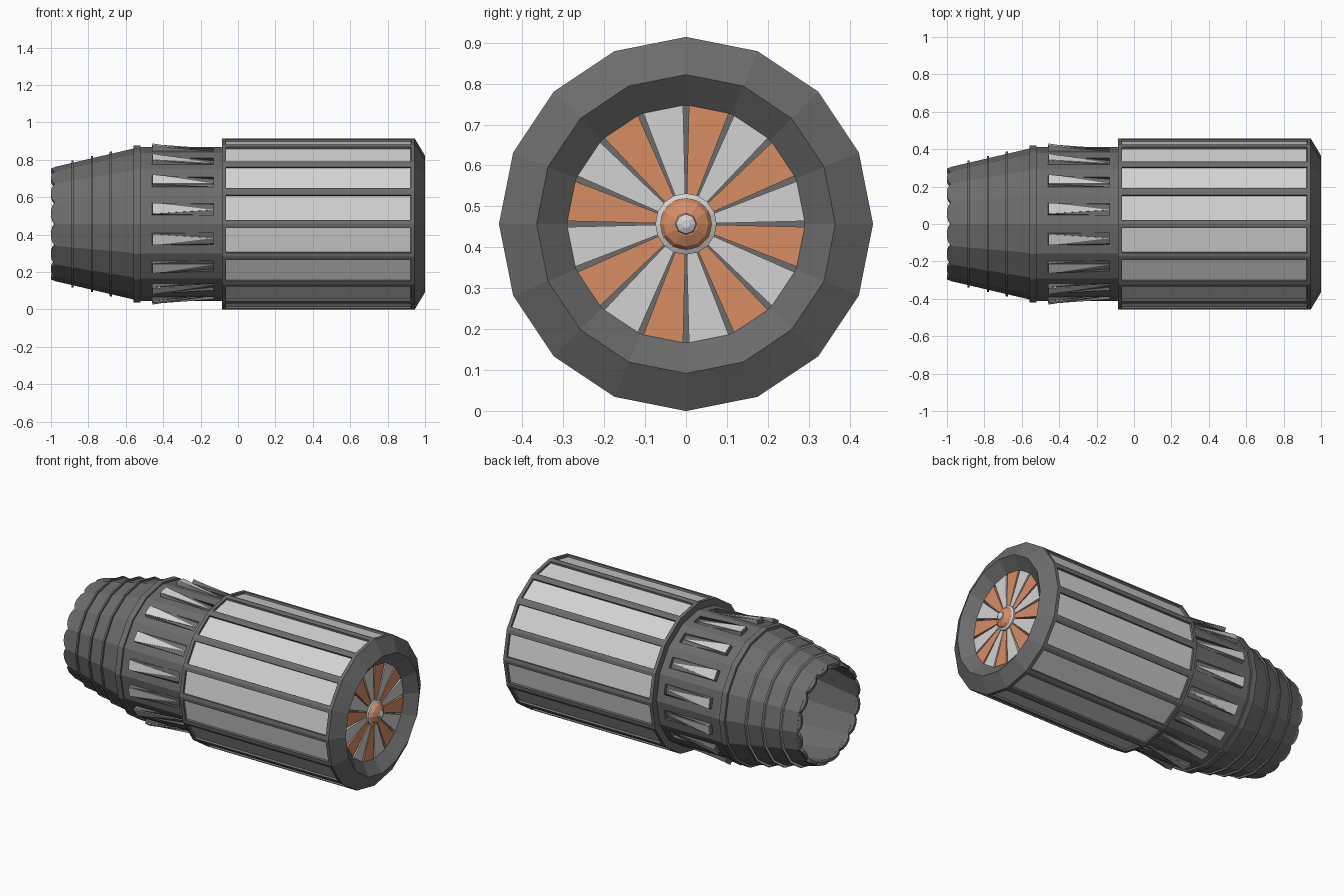
import bpy, bmesh, math
from mathutils import Vector

if "Cube" in bpy.data.objects:
    bpy.data.objects.remove(bpy.data.objects["Cube"])

N = 16            # sides of every turned part
CZ = 0.457        # height of the long axis
STEP = 2 * math.pi / N


def material(name, rgb):
    m = bpy.data.materials.new(name)
    m.diffuse_color = (*rgb, 1)
    m.use_nodes = True
    m.node_tree.nodes["Principled BSDF"].inputs["Base Color"].default_value = m.diffuse_color
    return m


DARK = material("dark_grey", (0.15, 0.15, 0.15))
LIGHT = material("light_grey", (0.65, 0.65, 0.65))
ORANGE = material("orange", (0.68, 0.27, 0.13))


def place(x, t, r, a):
    """x along the axis, r outward at angle a from the top, t sideways."""
    return Vector((x, r * math.sin(a) + t * math.cos(a),
                   CZ + r * math.cos(a) - t * math.sin(a)))


def finish(name, bm, *mats):
    me = bpy.data.meshes.new(name)
    bm.to_mesh(me)
    bm.free()
    for m in mats:
        me.materials.append(m)
    ob = bpy.data.objects.new(name, me)
    bpy.context.collection.objects.link(ob)
    return ob


def lathe(profile, closed=True, n=N):
    """Turn (x, radius) points about the long axis."""
    bm = bmesh.new()
    rings = [[bm.verts.new(place(x, 0, r, i * 2 * math.pi / n)) for i in range(n)]
             for x, r in profile]
    pairs = list(zip(rings, rings[1:]))
    if closed:
        pairs.append((rings[-1], rings[0]))
    for a, b in pairs:
        for i in range(n):
            j = (i + 1) % n
            bm.faces.new((a[i], a[j], b[j], b[i]))
    bmesh.ops.remove_doubles(bm, verts=bm.verts, dist=1e-5)
    bmesh.ops.dissolve_degenerate(bm, edges=bm.edges, dist=1e-5)
    bmesh.ops.recalc_face_normals(bm, faces=bm.faces)
    return bm


def prism(bm, pts, offset):
    """Solid from a flat outline pushed along offset."""
    a = [bm.verts.new(p) for p in pts]
    b = [bm.verts.new(p + offset) for p in pts]
    k = len(pts)
    faces = [bm.faces.new(a), bm.faces.new(b[::-1])]
    faces += [bm.faces.new((a[i], b[i], b[(i + 1) % k], a[(i + 1) % k])) for i in range(k)]
    bmesh.ops.recalc_face_normals(bm, faces=faces)


def long_faces(bm):
    out = []
    for f in bm.faces:
        xs = [v.co.x for v in f.verts]
        if max(xs) - min(xs) > 0.4 and f.normal.dot(f.calc_center_median() - Vector((0, 0, CZ))) > 0.2:
            out.append(f)
    return out


# Main casing with one recessed light panel per side
bm = lathe([(-0.085, 0.40), (-0.085, 0.457), (0.945, 0.457), (1.0, 0.365),
            (0.94, 0.29), (0.88, 0.29), (0.88, 0.40)])
panels = [f for f in long_faces(bm) if f.calc_center_median().x > 0
          and (f.calc_center_median() - Vector((0.43, 0, CZ))).length > 0.43]
bmesh.ops.inset_individual(bm, faces=panels, thickness=0.021, use_even_offset=True)
bmesh.ops.inset_individual(bm, faces=panels, thickness=0.001, depth=-0.012, use_even_offset=True)
for f in panels:
    f.material_index = 1
finish("main_casing", bm, DARK, LIGHT)

# Middle section with a tilted scoop floor on every side
bm = lathe([(-0.56, 0), (-0.56, 0.403), (-0.508, 0.412), (-0.082, 0.412), (-0.082, 0)], closed=False)
scoops = long_faces(bm)
bmesh.ops.inset_individual(bm, faces=scoops, thickness=0.048, use_even_offset=True)
bmesh.ops.inset_individual(bm, faces=scoops, thickness=0.002, use_even_offset=True)
flaps = bmesh.new()
for f in scoops:
    n = f.normal.copy()
    for v in f.verts:
        v.co += n * (0.025 if v.co.x < -0.3 else -0.018)
    back = [v.co.copy() for v in f.verts if v.co.x < -0.3]
    front = [v.co.copy() for v in f.verts if v.co.x >= -0.3]
    tip = (front[0] + front[1]) / 2
    prism(flaps, [back[0], back[1], tip], n * 0.004)
finish("middle_section", bm, DARK)
finish("scoop_flaps", flaps, LIGHT)

# Collar between the middle section and the nozzle
finish("collar", lathe([(-0.558, 0.38), (-0.558, 0.42), (-0.522, 0.42), (-0.522, 0.38)]), DARK)

# Hollow tapered nozzle
finish("nozzle", lathe([(-0.98, 0.305), (-0.56, 0.403), (-0.56, 0), (-0.60, 0),
                        (-0.60, 0.36), (-0.98, 0.283)]), DARK)

# Thin nozzle ridges, light on their rear faces
for i, x in enumerate((-0.885, -0.78, -0.68)):
    r = 0.305 + (x + 0.98) * 0.098 / 0.42
    bm = lathe([(x - 0.006, r - 0.02), (x - 0.006, r + 0.011),
                (x + 0.006, r + 0.013), (x + 0.006, r - 0.02)])
    for f in bm.faces:
        f.material_index = 1 if f.normal.x < -0.9 else 0
    finish(f"nozzle_ridge_{i + 1}", bm, DARK, LIGHT)

# Scalloped petals around the nozzle mouth
bm = bmesh.new()
for i in range(N):
    a = (i + 0.5) * STEP
    outline = [(-0.975, -0.058), (-0.982, -0.056), (-0.994, -0.038), (-1.0, -0.014),
               (-1.0, 0.014), (-0.994, 0.038), (-0.982, 0.056), (-0.975, 0.058)]
    pts = [place(x, t, 0.298, a) for x, t in outline]
    prism(bm, pts, place(0, 0, -0.02, a) - Vector((0, 0, CZ)))
finish("nozzle_petals", bm, DARK)

# Tail cone inside the nozzle
finish("tail_cone", lathe([(-0.60, 0.15), (-0.70, 0.13), (-0.77, 0.085), (-0.81, 0)], closed=False), DARK)

# Fan: backing disc and alternating blades
finish("fan_backing", lathe([(0.90, 0), (0.90, 0.30), (0.88, 0.30), (0.88, 0)], closed=False), DARK)
for name, start, mat in (("orange_blades", 0, ORANGE), ("light_blades", 1, LIGHT)):
    bm = bmesh.new()
    for i in range(start, N, 2):
        a0, a1 = i * STEP + 0.025, (i + 1) * STEP - 0.025
        pts = [place(0.942, 0, r, a) for r, a in ((0.06, a0), (0.29, a0), (0.29, a1), (0.06, a1))]
        prism(bm, pts, Vector((-0.025, 0, 0)))
    finish(name, bm, mat)

# Hub: light base ring, orange dome, light tip
finish("hub_base", lathe([(0.90, 0), (0.90, 0.075), (0.952, 0.075), (0.958, 0.064), (0.958, 0)],
                         closed=False), LIGHT)
finish("hub_dome", lathe([(0.955, 0.066), (0.972, 0.055), (0.986, 0.029), (0.986, 0)],
                         closed=False, n=12), ORANGE)
finish("hub_tip", lathe([(0.98, 0.029), (0.993, 0.024), (1.0, 0.010), (1.0, 0)], closed=False, n=8), LIGHT)
